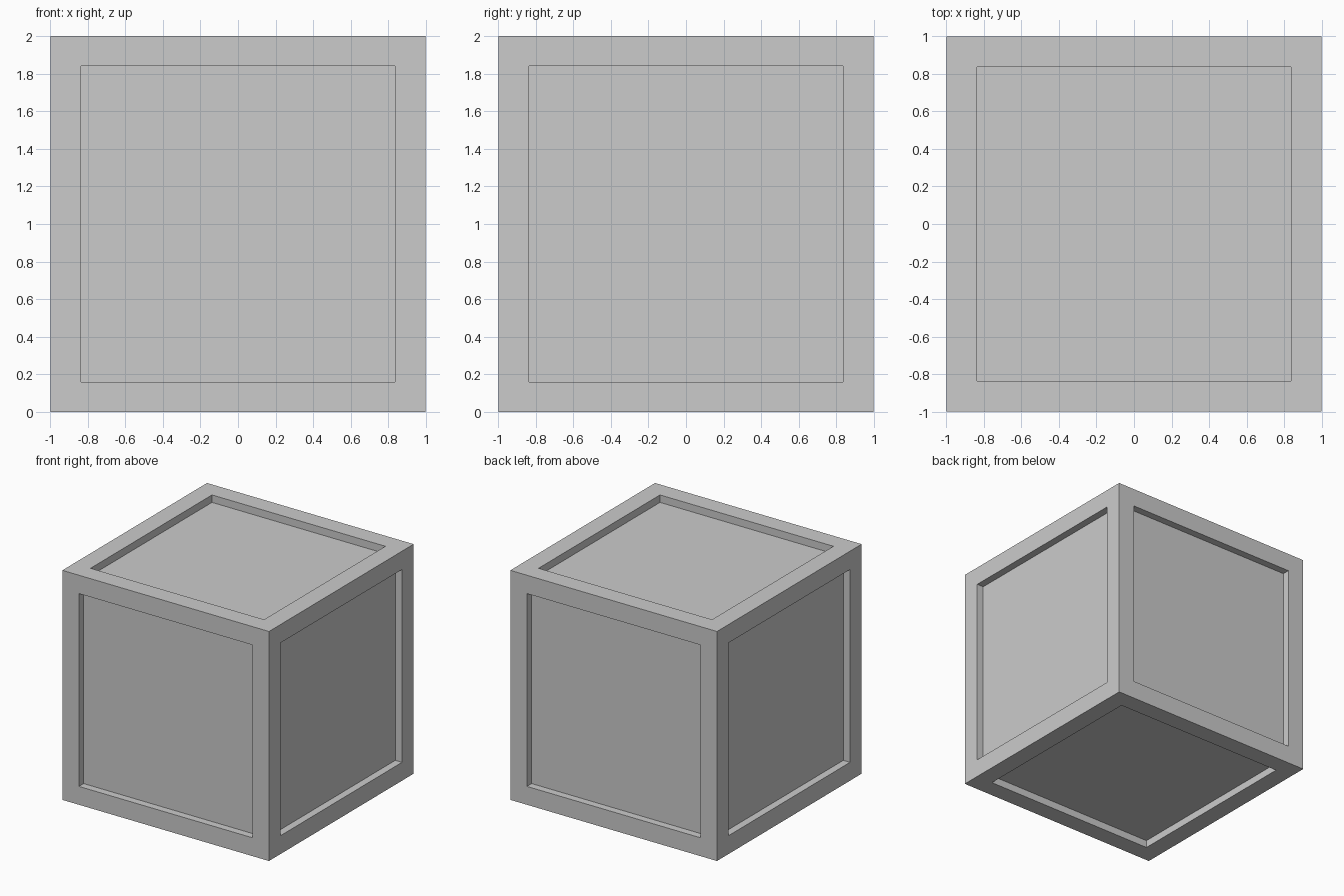
import bpy, bmesh
from mathutils import Matrix

if "Cube" in bpy.data.objects:
    bpy.data.objects.remove(bpy.data.objects["Cube"])

WIDTH, HEIGHT = 1.992, 2.0   # outer size
RIM, DEPTH = 0.16, 0.065     # frame width and panel recess

# Crate: a box with a sunken square panel on every side
bm = bmesh.new()
bmesh.ops.create_cube(bm, size=1.0, matrix=Matrix.Translation((0, 0, HEIGHT / 2))
                      @ Matrix.Diagonal((WIDTH, WIDTH, HEIGHT, 1)))
bm.normal_update()
panels = bm.faces[:]

# Frame border around each panel
bmesh.ops.inset_individual(bm, faces=panels, thickness=RIM, use_even_offset=True)
bm.normal_update()

# Straight-walled recesses
for panel in panels:
    inward = -panel.normal * DEPTH
    sunk = bmesh.ops.extrude_discrete_faces(bm, faces=[panel])["faces"]
    bmesh.ops.translate(bm, verts=sunk[0].verts[:], vec=inward)

bmesh.ops.recalc_face_normals(bm, faces=bm.faces[:])
mesh = bpy.data.meshes.new("panelled_crate")
bm.to_mesh(mesh)
bm.free()
crate = bpy.data.objects.new("panelled_crate", mesh)
bpy.context.collection.objects.link(crate)
